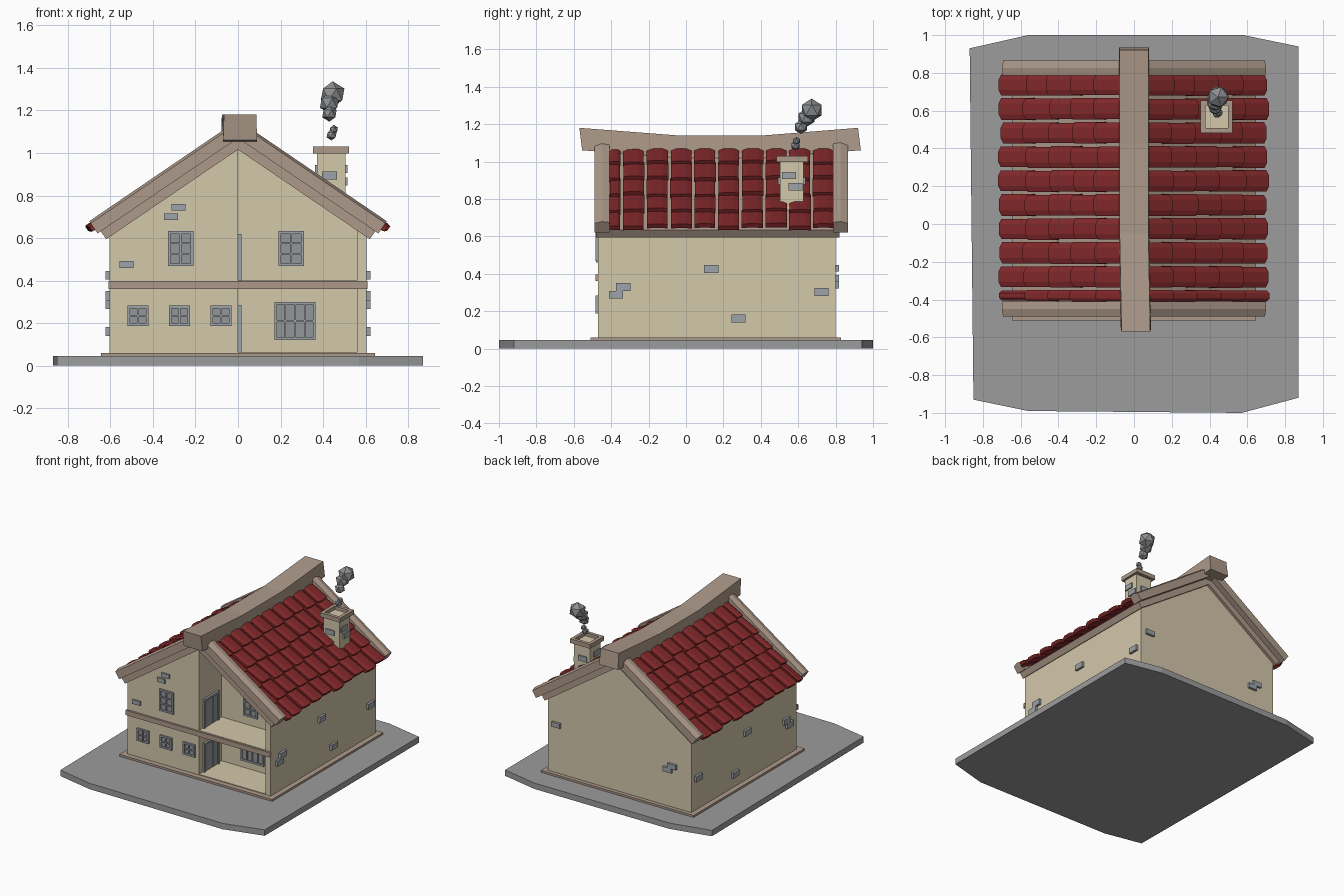
import bpy, bmesh, math, random
from mathutils import Vector

random.seed(4)
if "Cube" in bpy.data.objects:
    bpy.data.objects.remove(bpy.data.objects["Cube"])


def material(name, r, g, b):
    lin = [((c / 255 + 0.055) / 1.055) ** 2.4 for c in (r, g, b)] + [1]
    m = bpy.data.materials.new(name)
    m.use_nodes = True
    m.diffuse_color = lin
    m.node_tree.nodes["Principled BSDF"].inputs["Base Color"].default_value = lin
    return m


PLASTER = material("cream plaster", 212, 200, 171)
WOOD = material("weathered wood", 173, 154, 138)
TILE = material("red tile", 130, 40, 42)
GROUND = material("ground grey", 156, 156, 156)
STONE = material("blue grey stone", 158, 163, 168)
PANE = material("window grey", 148, 150, 153)
SMOKE = material("smoke grey", 140, 142, 144)


class Part:
    """Collects simple solids into one mesh object."""

    def __init__(self):
        self.bm = bmesh.new()

    def loft(self, rings):
        """Closed solid through a list of equal-sized rings."""
        vs = [[self.bm.verts.new(p) for p in ring] for ring in rings]
        n = len(vs[0])
        for a, b in zip(vs, vs[1:]):
            for i in range(n):
                j = (i + 1) % n
                self.bm.faces.new((a[i], a[j], b[j], b[i]))
        self.bm.faces.new(vs[0][::-1])
        self.bm.faces.new(vs[-1])

    def box(self, x0, x1, y0, y1, z0, z1):
        self.loft([[(x0, y0, z), (x1, y0, z), (x1, y1, z), (x0, y1, z)] for z in (z0, z1)])

    def prism(self, outline, y0, y1):
        """Extrude an (x, z) outline along y."""
        self.loft([[(x, y, z) for x, z in outline] for y in (y0, y1)])

    def build(self, name, mat):
        bmesh.ops.recalc_face_normals(self.bm, faces=self.bm.faces)
        me = bpy.data.meshes.new(name)
        self.bm.to_mesh(me)
        self.bm.free()
        me.materials.append(mat)
        ob = bpy.data.objects.new(name, me)
        bpy.context.collection.objects.link(ob)
        return ob


# Main dimensions
W, FRONT, BACK, RECESS = 0.605, -0.47, 0.8, -0.2
PEAK, ANG = 1.155, math.atan(0.68)
COS, SIN = math.cos(ANG), math.sin(ANG)


def slope(s, n, side=1):
    """Point s down the roof slope and n above its reference line, as (x, z)."""
    return side * (s * COS + n * SIN), PEAK - s * SIN + n * COS


def ceiling(x):
    return PEAK - 0.11 / COS - 0.68 * abs(x)


# Ground slab and plinth
ground = Part()
corner = [(-0.87, 0.93), (-0.56, 1), (0.58, 1), (0.87, 0.94),
          (0.87, -0.92), (0.57, -1), (-0.56, -0.99), (-0.85, -0.93)]
ground.loft([[(x, y, z) for x, y in corner] for z in (0, 0.045)])
ground.build("ground_slab", GROUND)
plinth = Part()
plinth.box(-0.645, 0.645, -0.51, 0.83, 0.045, 0.06)
plinth.build("plinth", WOOD)

# Walls: full-depth left half, shorter right half behind the porch, porch side wall
walls = Part()
for x0, x1, y0, y1 in ((-W, 0, FRONT, BACK), (0, W, RECESS, BACK), (0.56, W, FRONT, RECESS)):
    walls.prism([(x0, 0.055), (x1, 0.055), (x1, ceiling(x1)), (x0, ceiling(x0))], y0, y1)
walls.build("walls", PLASTER)
floors = Part()
floors.box(0, 0.56, FRONT, RECESS, 0.055, 0.065)
floors.box(0, 0.56, FRONT, RECESS, 0.365, 0.4)
floors.build("porch_floors", PLASTER)
band = Part()
band.box(-0.61, 0.61, -0.485, FRONT + 0.004, 0.36, 0.397)
band.build("floor_beam", WOOD)

# Roof deck and end boards
deck, boards = Part(), Part()
for side in (-1, 1):
    def strip(n0, n1, end):
        return [(0, PEAK + n0 / COS), slope(end, n0, side), slope(end, n1, side), (0, PEAK + n1 / COS)]
    deck.prism(strip(-0.115, -0.068, 0.828), -0.48, 0.82)
    for y0, y1 in ((-0.49, -0.41), (0.785, 0.865)):
        outer = y0 if y0 < 0 else y1
        inner = y1 if y0 < 0 else y0
        # the outer face is slightly lower, giving a hewn look
        boards.loft([[(x, y, z) for x, z in strip(-0.07, top, 0.846)]
                     for y, top in ((outer, -0.012), ((outer + inner) / 2, 0), (inner, -0.006))])
deck.build("roof_deck", WOOD)
boards.build("gable_boards", WOOD)

# Sagging ridge beam
ridge = Part()
rings = []
for y, top, dx in ((-0.57, 1.18, 0.01), (-0.05, 1.14, 0), (0.42, 1.14, 0), (0.92, 1.18, 0)):
    lean = 0.015 if abs(y) > 0.5 else 0
    rings.append([(dx - 0.08, y + lean, top - 0.12), (dx + 0.08, y + lean, top - 0.12),
                  (dx + 0.076, y, top), (dx - 0.076, y, top)])
ridge.loft(rings)
ridge.build("ridge_beam", WOOD)

# Overlapping arched roof tiles
tiles = Part()
ROWS, PITCH, STEP = 5, 0.152, 0.127
for side in (-1, 1):
    for col in range(-1, 9):
        for row in range(ROWS):
            mid = -0.28 + STEP * col
            y0, y1 = mid - 0.059, mid + 0.059
            if col < 0:
                y0 = -0.41
            y0 += random.uniform(0, 0.006)
            y1 -= random.uniform(0, 0.006)
            s0 = 0.07 + PITCH * row
            s1 = s0 + 0.176 + random.uniform(-0.012, 0.012)
            lift = random.uniform(0, 0.006)
            rings = []
            for s, n in ((s0, -0.068), (s1, -0.048 + lift)):
                top, low = [], []
                for t in (0, 0.25, 0.75, 1):
                    arch = 0.01 if 0 < t < 1 else 0
                    y = y0 + (y1 - y0) * t
                    drop = s + (arch if s == s1 else 0)
                    for edge, h in ((top, 0.026), (low, 0)):
                        x, z = slope(drop, n + arch + h, side)
                        edge.append((x, y, z))
                rings.append(top + low[::-1])
            tiles.loft(rings)
tiles.build("roof_tiles", TILE)

# Chimney with open wooden cap
chimney = Part()
chimney.box(0.372, 0.505, 0.502, 0.628, 0.74, 1.005)
chimney.build("chimney", PLASTER)
cap = Part()
for x0, x1 in ((0.353, 0.378), (0.497, 0.522)):
    cap.box(x0, x1, 0.483, 0.653, 0.998, 1.03)
for y0, y1 in ((0.483, 0.508), (0.628, 0.653)):
    cap.box(0.378, 0.497, y0, y1, 0.998, 1.03)
cap.build("chimney_cap", WOOD)

# Smoke puffs
smoke = Part()
for x, y, z, r in ((0.44, 0.585, 1.085, 0.026), (0.45, 0.59, 1.11, 0.022), (0.43, 0.615, 1.185, 0.038),
                   (0.43, 0.645, 1.235, 0.05), (0.445, 0.672, 1.275, 0.062)):
    made = bmesh.ops.create_icosphere(smoke.bm, subdivisions=1, radius=r)["verts"]
    for v in made:
        v.co += Vector((x, y, z))
smoke.build("smoke", SMOKE)

# Loose stones showing through the plaster
stones = Part()
for x, z in ((-0.28, 0.745), (-0.315, 0.7), (-0.525, 0.475)):
    stones.box(x - 0.033, x + 0.033, FRONT - 0.012, FRONT + 0.01, z - 0.016, z + 0.016)
for x, z in ((0.53, 0.43), (-0.45, 0.375), (-0.41, 0.34)):
    stones.box(x - 0.036, x + 0.036, BACK - 0.01, BACK + 0.018, z - 0.018, z + 0.018)
for y, z in ((0.135, 0.425), (-0.335, 0.33), (-0.375, 0.288), (0.725, 0.302), (0.28, 0.16)):
    for x in (-W, W):
        stones.box(x - 0.018, x + 0.018, y - 0.038, y + 0.038, z - 0.021, z + 0.021)
for y, z in ((0.55, 0.925), (0.585, 0.865)):
    for x in (0.372, 0.505):
        stones.box(x - 0.01, x + 0.01, y - 0.037, y + 0.037, z - 0.019, z + 0.019)
for y in (0.502, 0.628):
    stones.box(0.395, 0.465, y - 0.01, y + 0.01, 0.876, 0.914)
stones.build("wall_stones", STONE)

# Windows: frame, glazing bars and pane
frames, panes = Part(), Part()


def window(x, z, w, h, cols, rows, y):
    x0, x1, z0, z1, f = x - w / 2, x + w / 2, z - h / 2, z + h / 2, 0.013
    panes.box(x0 + f, x1 - f, y - 0.005, y + 0.01, z0 + f, z1 - f)
    for i in range(cols + 1):
        c = x0 + f / 2 + (w - f) * i / cols
        t = f / 2 if i in (0, cols) else 0.004
        frames.box(c - t, c + t, y - 0.014, y + 0.01, z0, z1)
    for i in range(rows + 1):
        c = z0 + f / 2 + (h - f) * i / rows
        t = f / 2 if i in (0, rows) else 0.004
        frames.box(x0, x1, y - 0.013, y + 0.01, c - t, c + t)


window(-0.27, 0.55, 0.12, 0.165, 2, 3, FRONT)
for x in (-0.47, -0.275, -0.08):
    window(x, 0.235, 0.1, 0.095, 2, 2, FRONT)
window(0.25, 0.55, 0.12, 0.165, 2, 3, RECESS)
window(0.268, 0.21, 0.195, 0.18, 4, 2, RECESS)
frames.build("window_frames", STONE)
panes.build("window_panes", PANE)

# Porch doors on the dividing wall
door, door_frame = Part(), Part()
for z in (0.065, 0.4):
    door.box(-0.01, 0.008, -0.41, -0.26, z, z + 0.205)
    for y in (-0.425, -0.26):
        door_frame.box(-0.01, 0.016, y, y + 0.015, z, z + 0.22)
    door_frame.box(-0.01, 0.016, -0.41, -0.26, z + 0.205, z + 0.22)
    for i in (1, 2):
        y = -0.41 + 0.05 * i
        door_frame.box(-0.01, 0.011, y - 0.003, y + 0.003, z, z + 0.205)
door.build("porch_doors", PANE)
door_frame.build("door_frames", STONE)
